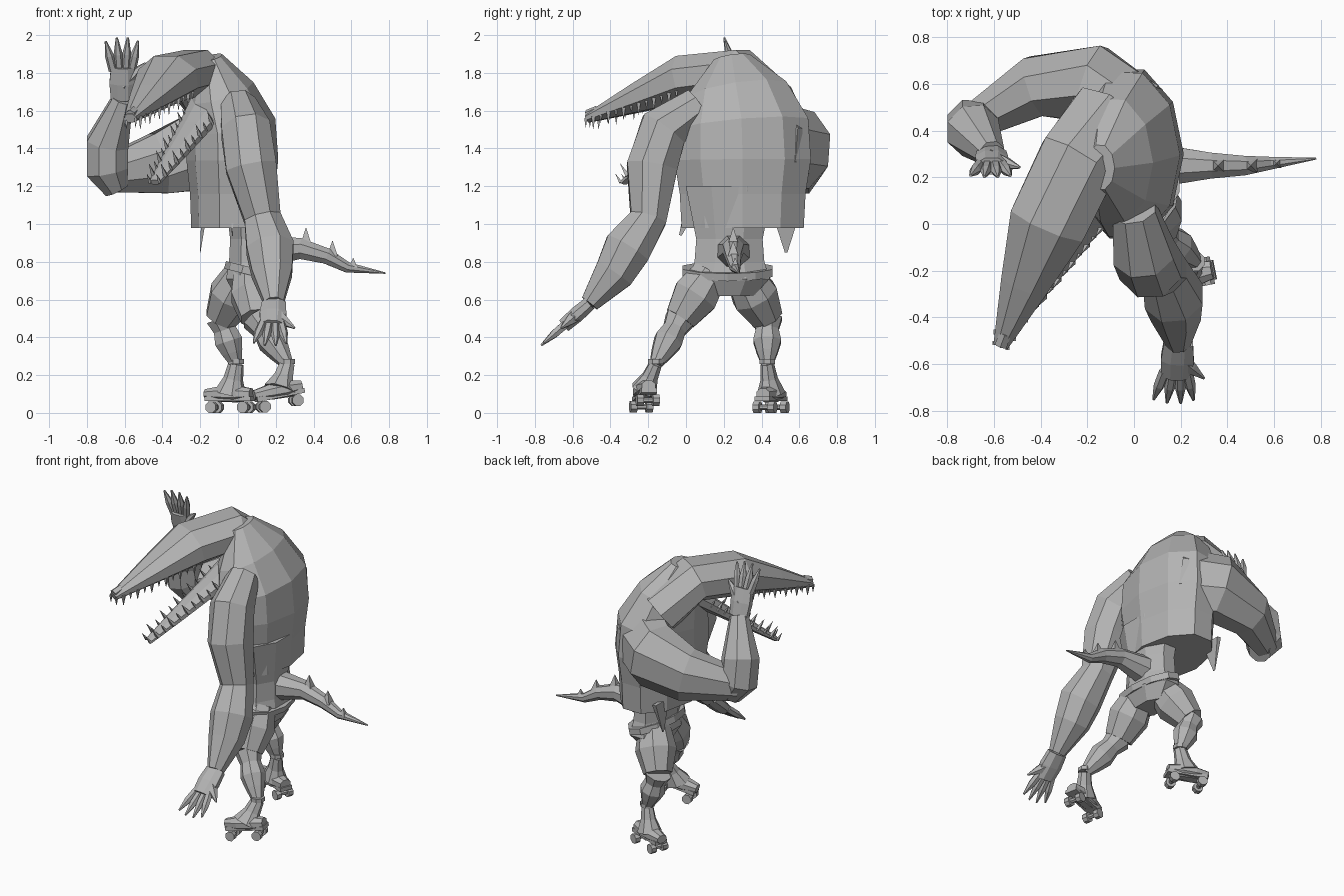
import bpy
import bmesh
import math
from mathutils import Vector

default_cube = bpy.data.objects.get("Cube")
if default_cube:
    bpy.data.objects.remove(default_cube, do_unlink=True)

X_AXIS = Vector((1, 0, 0))
Z_AXIS = Vector((0, 0, 1))

material = bpy.data.materials.new("plain grey")
material.use_nodes = True
grey = (0.45, 0.45, 0.45, 1)
material.diffuse_color = grey
material.node_tree.nodes["Principled BSDF"].inputs["Base Color"].default_value = grey


def loft(bm, points, radii, hint=X_AXIS, squash=1, sides=8):
    """Skin a path; squash scales the radius that lies along the hint."""
    points = [Vector(point) for point in points]
    last = len(points) - 1
    loops = []
    for i, (point, radius) in enumerate(zip(points, radii)):
        tangent = (points[min(i + 1, last)] - points[max(i - 1, 0)]).normalized()
        along = (hint - tangent * hint.dot(tangent)).normalized()
        across = along.cross(tangent)
        loop = []
        for k in range(sides):
            angle = math.tau * (k + 0.5) / sides
            offset = across * math.cos(angle) + along * squash * math.sin(angle)
            loop.append(bm.verts.new(point + offset * radius))
        loops.append(loop)
    for lower, upper in zip(loops, loops[1:]):
        for k in range(sides):
            following = (k + 1) % sides
            bm.faces.new((lower[k], lower[following], upper[following], upper[k]))
    bm.faces.new(loops[0])
    bm.faces.new(loops[-1])


def limb(bm, start, end, radii, **options):
    """Straight loft with evenly spaced rings."""
    start, end = Vector(start), Vector(end)
    steps = len(radii) - 1
    loft(bm, [start.lerp(end, i / steps) for i in range(steps + 1)], radii, **options)


def finish(bm, name):
    bmesh.ops.recalc_face_normals(bm, faces=bm.faces)
    mesh = bpy.data.meshes.new(name)
    bm.to_mesh(mesh)
    bm.free()
    mesh.materials.append(material)
    bpy.context.collection.objects.link(bpy.data.objects.new(name, mesh))


def single(name, points, radii, **options):
    bm = bmesh.new()
    loft(bm, points, radii, **options)
    finish(bm, name)


# Hunched torso in a loose vest, leaning forward towards the top
torso_radii = (0.34, 0.35, 0.38, 0.37, 0.28, 0.1)
torso_path = []
for i in range(len(torso_radii)):
    height = 0.98 + 0.18 * i
    lean = max(0, height - 1.5) * 0.3
    torso_path.append((-0.03 - lean, 0.3 - lean / 2, height))
single("vest_torso", torso_path, torso_radii, squash=0.64, sides=10)

# Torn vest corners hanging below the hem
bm = bmesh.new()
limb(bm, (-0.18, 0.53, 1.05), (-0.2, 0.53, 0.85), (0.1, 0.01), squash=0.2, sides=4)
limb(bm, (-0.03, 0.03, 1.1), (-0.03, -0.03, 0.94), (0.05, 0.01), squash=0.3, sides=4)
finish(bm, "vest_flaps")

# Waist, shorts and belt share one oval outline
waist_path = [(0.06, 0.23, height) for height in (0.62, 0.71, 0.8, 0.92, 1.2)]
single("waist", waist_path, (0.14, 0.23, 0.2, 0.19, 0.25), squash=0.58)
single("belt", [(0.06, 0.22, 0.73), (0.07, 0.22, 0.77)], (0.25, 0.25), squash=0.55, sides=10)

# Head with a long upper snout
nose = Vector((-0.57, -0.52, 1.56))
cheek = Vector((-0.37, 0, 1.77))
crown = Vector((-0.24, 0.27, 1.8))
nape = Vector((-0.1, 0.44, 1.62))
single("head", (nose, nose.lerp(cheek, 0.5), cheek, crown, nape),
       (0.035, 0.11, 0.18, 0.185, 0.2), hint=Z_AXIS, squash=0.74)
nose_lift = Z_AXIS * 0.015
single("nose_tip", (nose + nose_lift, nose.lerp(cheek, 0.1) + nose_lift), (0.03, 0.03),
       hint=Z_AXIS, sides=6)

# Open lower jaw
chin = Vector((-0.44, -0.33, 1.22))
hinge = Vector((-0.13, 0.18, 1.65))
bm = bmesh.new()
limb(bm, chin, hinge, (0.035, 0.07, 0.1, 0.14), hint=Z_AXIS, squash=0.45)
finish(bm, "lower_jaw")


def teeth(name, front, back, front_width, back_width, growth, count):
    """Two rows of alternating large and small teeth along a jaw."""
    bm = bmesh.new()
    across = (back - front).cross(Z_AXIS).normalized()
    for side in (-1, 1):
        for i in range(count):
            t = i / (count - 1)
            width = front_width + (back_width - front_width) * t
            root = front.lerp(back, t) + across * side * width
            size = 1 if i % 2 else 0.7
            limb(bm, root, root + growth * size, (0.016 * size, 0.001), sides=4)
    finish(bm, name)


jaw_line = (hinge - chin).normalized()
jaw_normal = (Z_AXIS - jaw_line * jaw_line.z).normalized()
lip_drop = Z_AXIS * 0.06
teeth("upper_teeth", nose, cheek - lip_drop, 0.03, 0.14, Z_AXIS * -0.07, 13)
teeth("lower_teeth", chin, chin.lerp(hinge, 0.8), 0.03, 0.1, jaw_normal * 0.08, 11)


def hand(name, wrist, direction):
    """Flat palm with four fanned fingers and a thumb towards the left."""
    bm = bmesh.new()
    wrist, direction = Vector(wrist), Vector(direction).normalized()
    palm = wrist + direction * 0.08
    knuckles = wrist + direction * 0.18
    limb(bm, wrist, knuckles, (0.04, 0.045, 0.04), squash=1.7)
    for spread in (-1, -0.35, 0.3, 0.9):
        base = knuckles + X_AXIS * spread * 0.05 - direction * 0.02
        tip = base + direction * (0.19 - 0.03 * abs(spread)) + X_AXIS * spread * 0.04
        limb(bm, base, tip, (0.025, 0.024, 0.006), sides=6)
    limb(bm, palm, palm + direction * 0.12 + X_AXIS * 0.12, (0.045, 0.03, 0.006),
         hint=Z_AXIS, sides=6)
    finish(bm, name)


# Raised arm, bent sharply at the elbow
wrist = (-0.61, 0.3, 1.66)
single("raised_upper_arm",
       [(0, 0.45, 1.42), (-0.18, 0.6, 1.39), (-0.42, 0.59, 1.32), (-0.7, 0.43, 1.26)],
       (0.19, 0.18, 0.14, 0.08), hint=Z_AXIS, squash=1.25)
single("raised_forearm",
       [(-0.64, 0.44, 1.18), (-0.69, 0.42, 1.28), (-0.69, 0.4, 1.43), wrist],
       (0.07, 0.12, 0.12, 0.06))
hand("raised_hand", wrist, (0, -0.3, 1))

# Hanging arm
wrist = (0.19, -0.51, 0.58)
single("hanging_arm",
       [(0, 0.06, 1.63), (0.04, -0.12, 1.5), (0.07, -0.18, 1.3), (0.13, -0.2, 1.03),
        (0.17, -0.31, 0.87), (0.18, -0.38, 0.74), wrist],
       (0.1, 0.14, 0.145, 0.105, 0.135, 0.115, 0.055))
hand("hanging_hand", wrist, (-0.05, -0.75, -0.65))

# Tail, with a row of spikes shrinking towards its tip
tail_path = [(0.1, 0.25, 0.85), (0.33, 0.25, 0.87), (0.47, 0.25, 0.83),
             (0.58, 0.26, 0.77), (0.78, 0.28, 0.74)]
single("tail", tail_path, (0.1, 0.06, 0.045, 0.03, 0.004), hint=Z_AXIS)
bm = bmesh.new()
for i, point in enumerate(tail_path[1:-1]):
    root = Vector(point) + X_AXIS * 0.03
    limb(bm, root, root + Z_AXIS * (0.11 - 0.03 * i), (0.05 - 0.01 * i, 0.002), sides=4)
finish(bm, "tail_spikes")


def leg(side, hip, knee, ankle):
    bm = bmesh.new()
    limb(bm, hip, knee, (0.1, 0.13, 0.09))
    limb(bm, knee, ankle, (0.085, 0.065, 0.08, 0.06, 0.035))
    finish(bm, side + "_leg")


def skate(side, centre, ankle, toe):
    """Boot, cuff, sole plate and four wheels, aligned with the toe direction."""
    centre, ankle, toe = Vector(centre), Vector(ankle), Vector(toe).normalized()
    across = toe.cross(Z_AXIS).normalized()
    foot = centre + Z_AXIS * 0.1
    bm = bmesh.new()
    limb(bm, foot - toe * 0.12, foot + toe * 0.14, (0.04, 0.06, 0.055, 0.035),
         hint=Z_AXIS, squash=0.8)
    limb(bm, foot, ankle, (0.075, 0.045, 0.035), hint=toe, squash=1.2)
    finish(bm, side + "_boot")
    single(side + "_cuff", (ankle, ankle + Z_AXIS * 0.025), (0.045, 0.045))
    sole = centre + Z_AXIS * 0.075
    single(side + "_sole", (sole - toe * 0.13, sole + toe * 0.13), (0.06, 0.06),
           hint=Z_AXIS, squash=0.3, sides=4)
    bm = bmesh.new()
    for end in (-0.09, 0.09):
        hub = centre + toe * end + Z_AXIS * 0.03
        limb(bm, hub - across * 0.05, hub + across * 0.05, (0.015, 0.015), hint=Z_AXIS, sides=6)
        for flank in (-across, across):
            limb(bm, hub + flank * 0.025, hub + flank * 0.06, (0.032, 0.032), hint=Z_AXIS)
    finish(bm, side + "_wheels")


# Legs and roller skates
ankle = (-0.01, 0.43, 0.26)
leg("right", (0.03, 0.3, 0.74), (-0.09, 0.43, 0.5), ankle)
skate("right", (-0.04, 0.45, 0), ankle, (-0.9, 0.35, 0))
ankle = (0.26, -0.16, 0.26)
leg("left", (0.07, 0.13, 0.74), (0.1, -0.03, 0.5), ankle)
skate("left", (0.22, -0.22, 0.02), ankle, (-1, -0.2, -0.2))
